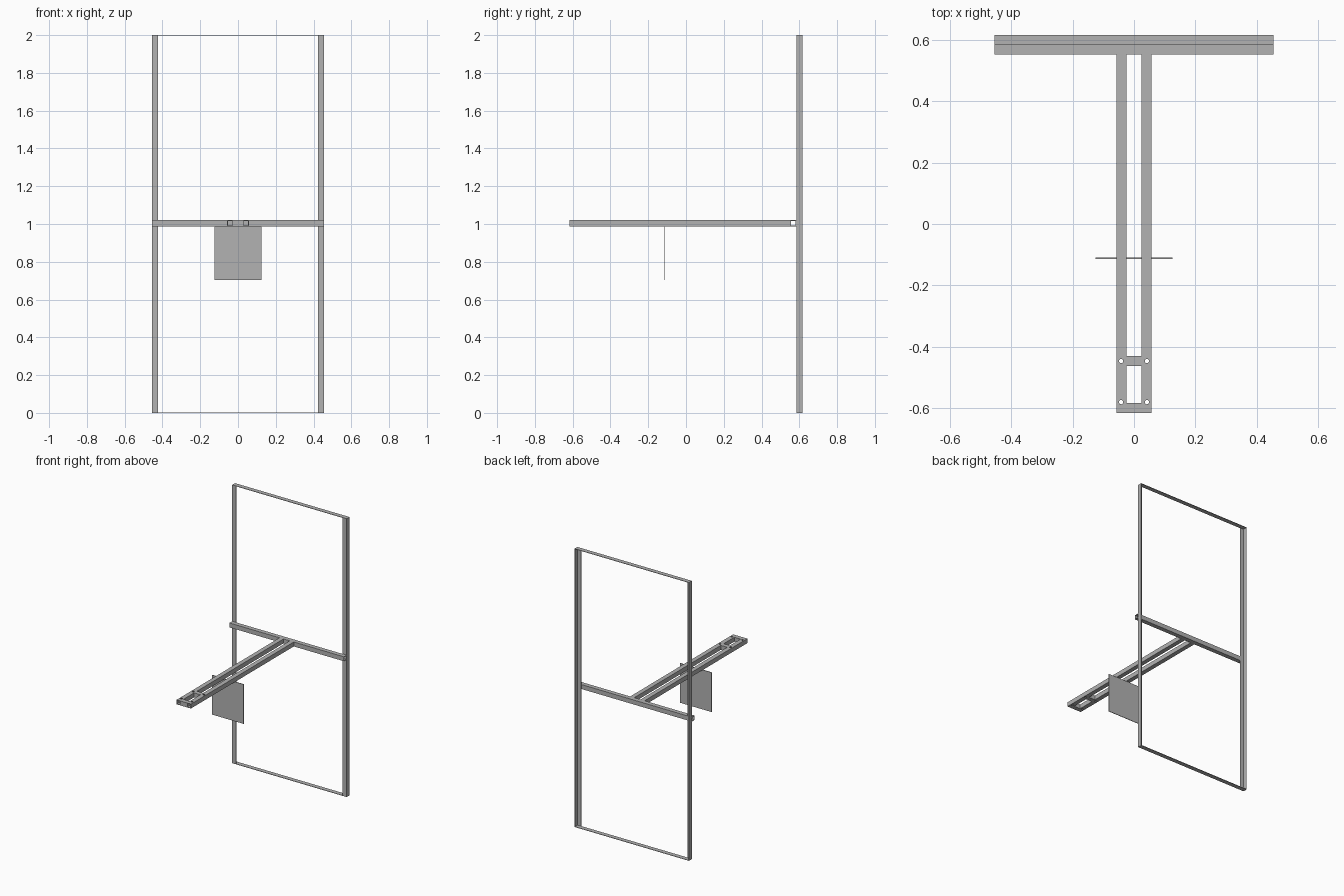
import bpy
import bmesh
from mathutils import Matrix, Vector

if "Cube" in bpy.data.objects:
    bpy.data.objects.remove(bpy.data.objects["Cube"], do_unlink=True)

W = 0.455        # half width of the frame
S = 0.032        # side of every bar section
T = 0.003        # sheet thickness
Y0, Y1 = 0.584, 0.616
Z0, Z1 = 0.988, 1.020

steel = bpy.data.materials.new("bare_steel_grey")
steel.use_nodes = True
grey = (0.45, 0.45, 0.45, 1)
steel.diffuse_color = grey
steel.node_tree.nodes["Principled BSDF"].inputs["Base Color"].default_value = grey


def finish(name, bm):
    bmesh.ops.recalc_face_normals(bm, faces=bm.faces)
    mesh = bpy.data.meshes.new(name)
    bm.to_mesh(mesh)
    bm.free()
    mesh.materials.append(steel)
    ob = bpy.data.objects.new(name, mesh)
    bpy.context.collection.objects.link(ob)
    return ob


def box_mesh(lo, hi):
    lo, hi = Vector(lo), Vector(hi)
    bm = bmesh.new()
    size = Matrix.Diagonal((*(hi - lo), 1))
    bmesh.ops.create_cube(bm, size=1, matrix=Matrix.Translation((lo + hi) / 2) @ size)
    return bm


def plate(name, lo, hi):
    return finish(name, box_mesh(lo, hi))


def tube(name, lo, hi, axis):
    """Hollow square bar, open at both ends along the axis."""
    bm = box_mesh(lo, hi)
    bm.normal_update()
    ends = [f for f in bm.faces if abs(f.normal[axis]) > 0.9]
    bmesh.ops.delete(bm, geom=ends, context='FACES_ONLY')
    ob = finish(name, bm)
    wall = ob.modifiers.new("wall", 'SOLIDIFY')
    wall.thickness = T
    wall.offset = -1
    wall.use_even_offset = True
    return ob


def angle_post(name, side):
    """Upright angle bar: one leg outside, one leg in front."""
    outline = [(W, Y0), (W, Y1), (W - T, Y1), (W - T, Y0 + T), (W - S, Y0 + T), (W - S, Y0)]
    bm = bmesh.new()
    face = bm.faces.new([bm.verts.new((side * x, y, T)) for x, y in outline])
    ext = bmesh.ops.extrude_face_region(bm, geom=[face])
    top = [v for v in ext["geom"] if isinstance(v, bmesh.types.BMVert)]
    bmesh.ops.translate(bm, verts=top, vec=(0, 0, 2 - 2 * T))
    return finish(name, bm)


# Upright frame: angle posts joined by flat strips
angle_post("left_post", 1)
angle_post("right_post", -1)
plate("bottom_strip", (-W, Y0, 0), (W, Y1, T))
plate("top_strip", (-W, Y0, 2 - T), (W, Y1, 2))

# Middle crossbar in front of the posts
tube("crossbar", (-W, Y0 - S, Z0), (W, Y0, Z1), 0)

# Arm: two long rails tied by two short spacers
X0, X1 = 0.025, 0.057
FRONT = -0.616
rails = [
    tube("left_rail", (X0, FRONT, Z0), (X1, Y0 - S, Z1), 1),
    tube("right_rail", (-X1, FRONT, Z0), (-X0, Y0 - S, Z1), 1),
]
for name, y in (("front_spacer", FRONT), ("rear_spacer", -0.463)):
    tube(name, (-X0, y, Z0), (X0, y + S, Z1), 0)

# Bolt holes drilled through the rails
bm = bmesh.new()
for x in (-0.042, 0.042):
    for y in (-0.581, -0.447):
        bmesh.ops.create_cone(bm, cap_ends=True, segments=16, radius1=0.007, radius2=0.007,
                              depth=0.1, matrix=Matrix.Translation((x, y, 1)))
drill = finish("drill_cutter", bm)
drill.hide_render = True
for rail in rails:
    cut = rail.modifiers.new("holes", 'BOOLEAN')
    cut.operation = 'DIFFERENCE'
    cut.solver = 'EXACT'
    cut.object = drill

# Bake the drilled rails, then drop the cutter
bpy.context.view_layer.update()
graph = bpy.context.evaluated_depsgraph_get()
for rail in rails:
    baked = bpy.data.meshes.new_from_object(rail.evaluated_get(graph))
    rail.modifiers.clear()
    rail.data = baked
bpy.data.objects.remove(drill, do_unlink=True)

# Thin panel hanging under the arm
plate("hanging_panel", (-0.125, -0.114, 0.704), (0.125, -0.110, Z0))
